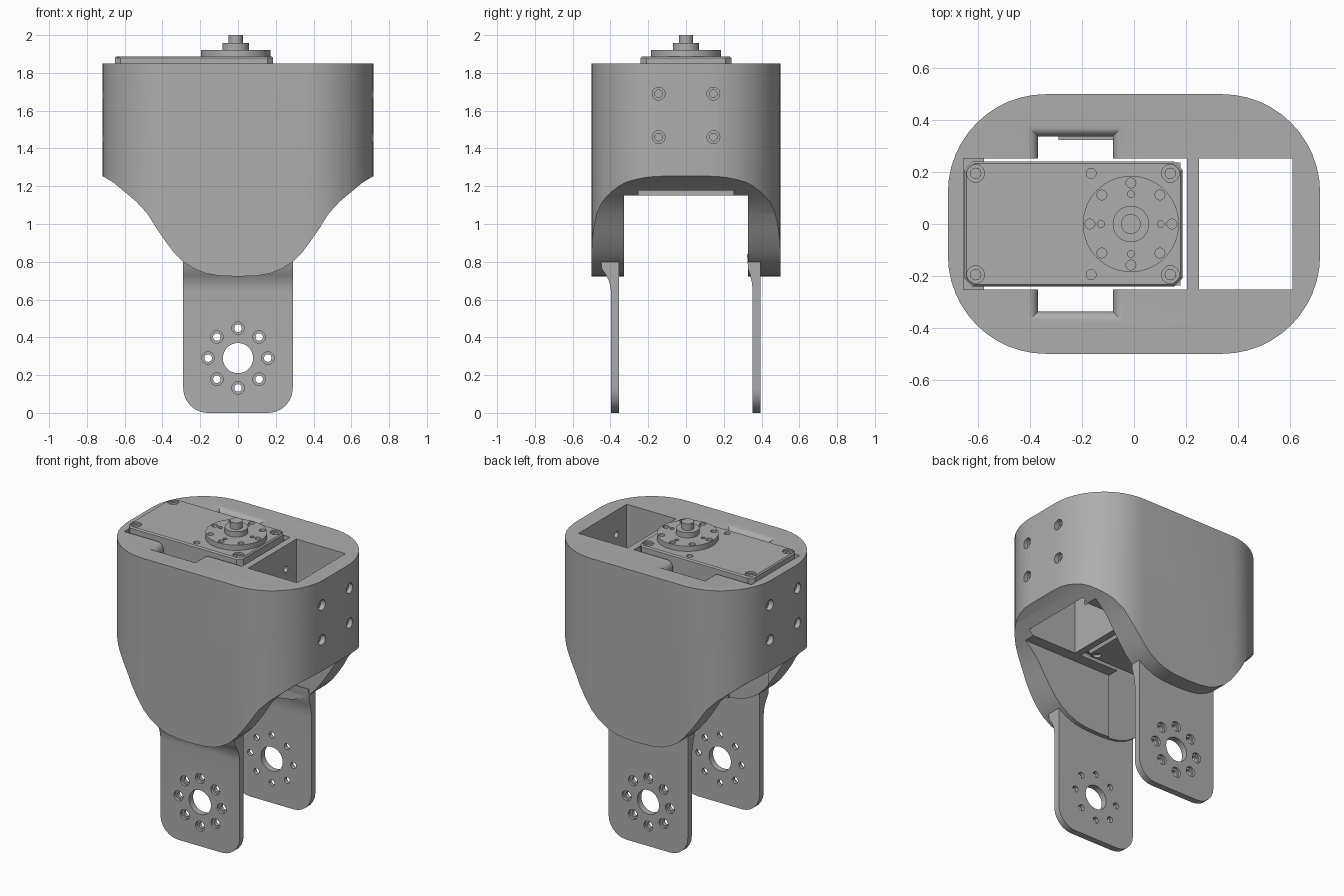
import bpy, bmesh
from math import sin, cos, pi, radians

old = bpy.data.objects.get("Cube")
if old:
    bpy.data.objects.remove(old)

grey = bpy.data.materials.new("light grey")
grey.use_nodes = True
grey.diffuse_color = (0.42, 0.42, 0.42, 1)
grey.node_tree.nodes["Principled BSDF"].inputs["Base Color"].default_value = (0.42, 0.42, 0.42, 1)

AXES = {"x": lambda a, b, t: (t, a, b),
        "y": lambda a, b, t: (a, t, b),
        "z": lambda a, b, t: (a, b, t)}


def loft(name, sections, axis="z"):
    """Skin a list of (outline, height) sections into a closed solid."""
    bm = bmesh.new()
    rings = [[bm.verts.new(AXES[axis](a, b, t)) for a, b in pts] for pts, t in sections]
    for low, high in zip(rings, rings[1:]):
        for i in range(len(low)):
            j = (i + 1) % len(low)
            bm.faces.new((low[i], low[j], high[j], high[i]))
    bm.faces.new(rings[0])
    bm.faces.new(rings[-1])
    bmesh.ops.recalc_face_normals(bm, faces=bm.faces)
    mesh = bpy.data.meshes.new(name)
    bm.to_mesh(mesh)
    bm.free()
    mesh.materials.append(grey)
    obj = bpy.data.objects.new(name, mesh)
    bpy.context.collection.objects.link(obj)
    return obj


def prism(name, pts, lo, hi, axis="z"):
    return loft(name, [(pts, lo), (pts, hi)], axis)


def rect(x0, x1, y0, y1):
    return [(x0, y0), (x1, y0), (x1, y1), (x0, y1)]


def circle(a, b, r, n=32):
    return [(a + r * cos(2 * pi * i / n), b + r * sin(2 * pi * i / n)) for i in range(n)]


def chamfered(x0, x1, y, c):
    return [(x0 + c, -y), (x1 - c, -y), (x1, c - y), (x1, y - c),
            (x1 - c, y), (x0 + c, y), (x0, y - c), (x0, c - y)]


def boolean(obj, other, operation="DIFFERENCE"):
    other.hide_render = True
    mod = obj.modifiers.new("cut", "BOOLEAN")
    mod.operation, mod.solver, mod.object = operation, "EXACT", other
    bpy.context.view_layer.objects.active = obj
    bpy.ops.object.modifier_apply(modifier=mod.name)
    bpy.data.objects.remove(other)


def drill(obj, a, b, r, lo, hi, axis="z"):
    boolean(obj, prism("drill", circle(a, b, r, 20), lo, hi, axis))


# Housing: rounded block
outline = []
for k, (sx, sy) in enumerate([(1, 1), (-1, 1), (-1, -1), (1, -1)]):
    for i in range(13):
        ang = k * pi / 2 + i * pi / 24
        outline.append((sx * 0.34 + 0.377 * cos(ang), sy * 0.12 + 0.38 * sin(ang)))
housing = prism("housing", outline, 0.6, 1.85)

# Housing: curved lower edge
half = [(0.78, 1.29), (0.72, 1.255), (0.66, 1.22), (0.6, 1.17), (0.54, 1.12), (0.48, 1.055),
        (0.43, 0.975), (0.385, 0.91), (0.34, 0.85), (0.29, 0.80), (0.23, 0.762),
        (0.17, 0.738), (0.1, 0.726), (0, 0.722)]
arch = [(0.78, 0.4)] + half + [(-x, z) for x, z in half[-2::-1]] + [(-0.78, 0.4)]
boolean(housing, prism("arch", arch, -0.7, 0.7, "y"))

# Housing: cavity underneath, motor pocket with ledge, open bay
boolean(housing, prism("cavity", rect(-1, 1, -0.327, 0.327), 0.4, 1.15))
boolean(housing, prism("bay", rect(0.25, 0.61, -0.252, 0.252), 1.0, 2))
boolean(housing, prism("pocket", rect(-0.577, 0.205, -0.252, 0.252), 1.0, 2))
boolean(housing, prism("ledge", rect(-0.656, 0.1, -0.252, 0.252), 1.81, 2))

# Housing: side windows with a rounded lip
for s in (-1, 1):
    lip = [(0, 0.5)] + [(0.042 * (1 - cos(i * pi / 10)), 1.808 + 0.042 * sin(i * pi / 10))
                        for i in range(6)] + [(0.042, 1.95)]
    sections = [(rect(-0.37 - d, -0.08 + d, s * 0.2, s * (0.338 + d)), z) for d, z in lip]
    boolean(housing, loft("window", sections))

# Housing: screw holes through both ends
for s in (-1, 1):
    for y in (-0.145, 0.145):
        for z in (1.46, 1.69):
            drill(housing, y, z, 0.02, s * (0.19 if s > 0 else 0.55), s * 0.8, "x")
            drill(housing, y, z, 0.034, s * 0.685, s * 0.8, "x")

# Bracket arms: rounded plate intersected with a flared side profile
plate = []
for s in (-1, 1):
    arc = [(s * (0.16 + 0.13 * sin(i * pi / 12)), 0.13 - 0.13 * cos(i * pi / 12)) for i in range(7)]
    plate += [(s * 0.29, 0.84)] + arc[::-1] if s < 0 else arc + [(s * 0.29, 0.84)]
flare = [(0.0, 0.64), (0.003, 0.67), (0.012, 0.70), (0.026, 0.73), (0.048, 0.76), (0.06, 0.84)]
for name, inner, depth in (("front_arm", -0.355, 1), ("back_arm", 0.395, 0.5)):
    outer = inner - 0.042
    side = [(inner, 0.9), (inner, -0.1), (outer, -0.1)]
    side += [(outer - d * depth, z) for d, z in flare] + [(outer - 0.06 * depth, 0.9)]
    arm = prism(name, plate, -0.5 if inner < 0 else 0.3, -0.3 if inner < 0 else 0.5, "y")
    boolean(arm, prism("side", side, -0.4, 0.4, "x"), "INTERSECT")
    s = -1 if inner < 0 else 1
    boolean(arm, prism("bore", circle(0, 0.29, 0.08), s * 0.2, s * 0.6, "y"))
    for i in range(8):
        a, b = 0.158 * cos(i * pi / 4), 0.29 + 0.158 * sin(i * pi / 4)
        drill(arm, a, b, 0.02, s * 0.2, s * 0.6, "y")
        drill(arm, a, b, 0.033, s * 0.378, s * 0.6, "y")

# Motor: body, bottom cover and top cover
prism("motor_body", rect(-0.57, 0.18, -0.237, 0.237), 1.17, 1.83)
bottom = loft("motor_bottom_cover", [(chamfered(-0.565, 0.175, 0.225, 0.03), 1.15),
                                     (chamfered(-0.575, 0.185, 0.24, 0.03), 1.175)])
for x in (-0.52, 0.13):
    for y in (-0.19, 0.19):
        drill(bottom, x, y, 0.025, 1.1, 1.168)
top = loft("motor_top_cover", [(chamfered(-0.652, 0.186, 0.24, 0.03), 1.815),
                               (chamfered(-0.652, 0.186, 0.24, 0.03), 1.878),
                               (chamfered(-0.645, 0.179, 0.233, 0.03), 1.887)])
for y in (-0.195, 0.195):
    for x in (-0.61, 0.14):
        drill(top, x, y, 0.034, 1.875, 2)
        drill(top, x, y, 0.02, 1.85, 2)
    drill(top, -0.165, y, 0.019, 1.86, 2)

# Output horn: disc with two rings of holes, hub and shaft
horn = prism("output_horn", circle(-0.012, 0, 0.185, 64), 1.88, 1.922)
for i in range(8):
    drill(horn, -0.012 + 0.158 * cos(i * pi / 4), 0.158 * sin(i * pi / 4), 0.019, 1.89, 2)
for i in range(4):
    drill(horn, -0.012 + 0.115 * cos(i * pi / 2), 0.115 * sin(i * pi / 2), 0.013, 1.895, 2)
prism("horn_hub", circle(-0.012, 0, 0.07, 48), 1.91, 1.957)
prism("horn_shaft", circle(-0.012, 0, 0.038), 1.94, 2.0)

# Smooth the curved walls, keep hard edges crisp
bpy.ops.object.select_all(action="DESELECT")
for obj in bpy.context.collection.objects:
    if obj.type == "MESH" and obj.data.materials and obj.data.materials[0] == grey:
        obj.select_set(True)
        bpy.context.view_layer.objects.active = obj
bpy.ops.object.shade_smooth_by_angle(angle=radians(30))
